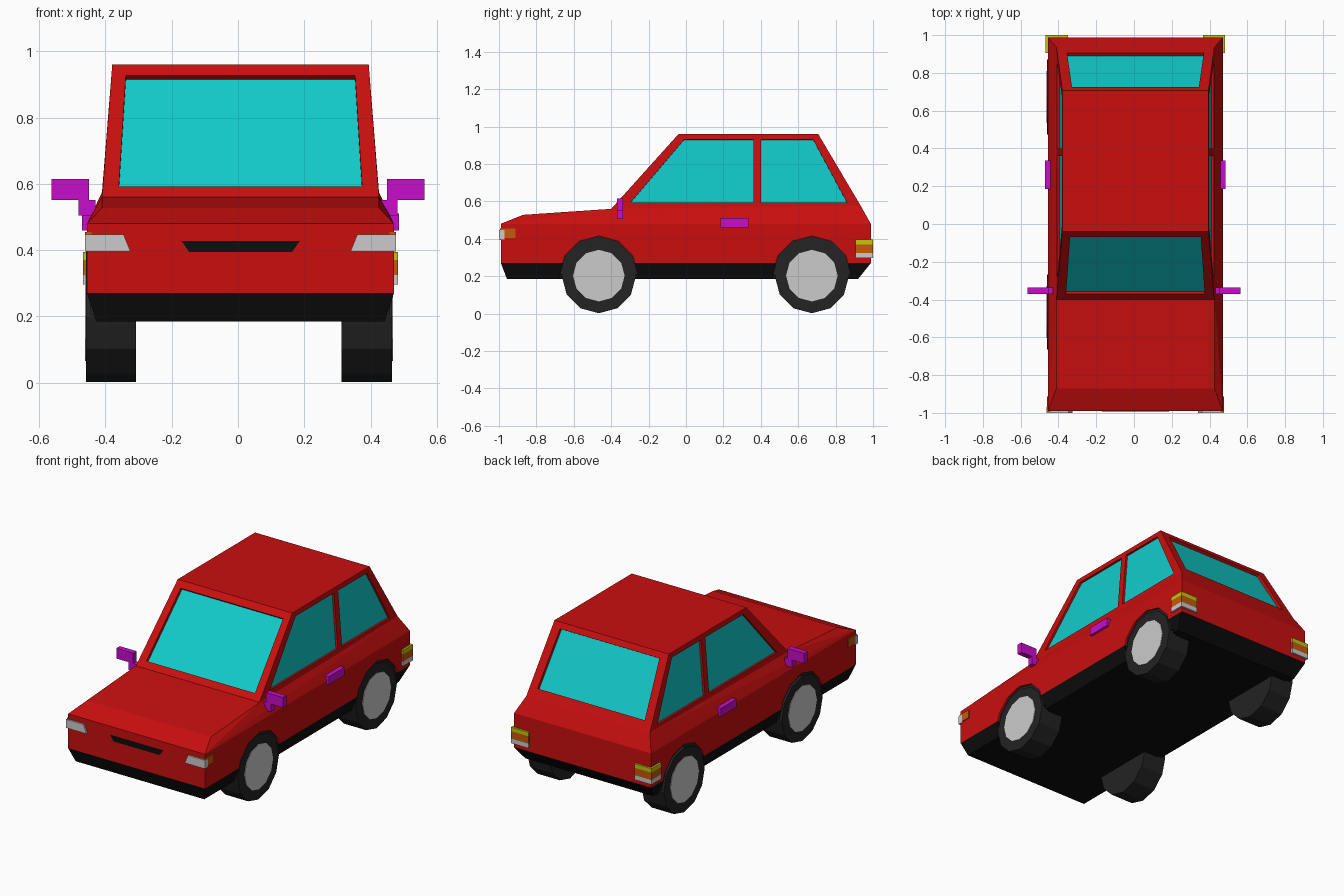
import bpy, bmesh, math
from mathutils import Vector, Matrix

if "Cube" in bpy.data.objects:
    bpy.data.objects.remove(bpy.data.objects["Cube"])

CX = 0.0075  # body centreline


def mat(name, *rgb):
    m = bpy.data.materials.new(name)
    m.diffuse_color = (*rgb, 1)
    m.use_nodes = True
    m.node_tree.nodes["Principled BSDF"].inputs["Base Color"].default_value = m.diffuse_color
    return m


RED = mat("red_paint", 0.59, 0.0046, 0.0046)
BLACK = mat("black_trim", 0.004, 0.004, 0.004)
RUBBER = mat("rubber", 0.017, 0.017, 0.017)
GLASS = mat("cyan_glass", 0.006, 0.6, 0.6)
PURPLE = mat("magenta", 0.58, 0.004, 0.6)
ORANGE = mat("orange_lens", 0.55, 0.1, 0.004)
YELLOW = mat("yellow_lens", 0.55, 0.55, 0.004)


def finish(name, bm, material=None):
    bmesh.ops.recalc_face_normals(bm, faces=bm.faces[:])
    me = bpy.data.meshes.new(name)
    bm.to_mesh(me)
    bm.free()
    ob = bpy.data.objects.new(name, me)
    bpy.context.collection.objects.link(ob)
    if material:
        me.materials.append(material)
    return ob


def hull(name, pts, material=None):
    bm = bmesh.new()
    vs = [bm.verts.new(p) for p in pts]
    bmesh.ops.convex_hull(bm, input=vs)
    bmesh.ops.dissolve_limit(bm, angle_limit=0.01, verts=bm.verts[:], edges=bm.edges[:])
    return finish(name, bm, material)


def box(name, x, y, z, material=None):
    return hull(name, [(a, b, c) for a in x for b in y for c in z], material)


def prism(name, poly, y0, y1, material=None):
    """Extrude an (x, z) outline along y."""
    bm = bmesh.new()
    f = bm.faces.new([bm.verts.new((x, y0, z)) for x, z in poly])
    g = bmesh.ops.extrude_face_region(bm, geom=[f])["geom"]
    bmesh.ops.translate(bm, vec=(0, y1 - y0, 0),
                        verts=[v for v in g if isinstance(v, bmesh.types.BMVert)])
    return finish(name, bm, material)


def cyl(name, x0, x1, y, z, r, material=None, n=12):
    bm = bmesh.new()
    m = Matrix.Translation(((x0 + x1) / 2, y, z)) @ Matrix.Rotation(math.pi / 2, 4, 'Y')
    bmesh.ops.create_cone(bm, cap_ends=True, segments=n, radius1=r, radius2=r,
                          depth=abs(x1 - x0), matrix=m)
    return finish(name, bm, material)


def cut(ob, cutters):
    for c in cutters:
        c.hide_render = True
        m = ob.modifiers.new("cut", 'BOOLEAN')
        m.operation, m.solver, m.object = 'DIFFERENCE', 'EXACT', c
    bpy.context.view_layer.update()
    me = bpy.data.meshes.new_from_object(
        ob.evaluated_get(bpy.context.evaluated_depsgraph_get()))
    ob.modifiers.clear()
    ob.data = me


def both(rows):
    """(half width, y, z) -> points on both sides of the body."""
    return [(CX + s * w, y, z) for w, y, z in rows for s in (-1, 1)]


# Body shell: lower body, black sill, cabin
shoulder = [(0.418, -0.40, 0.56), (0.418, 0.935, 0.575)]
lower = hull("lower_body", both([
    (0.463, -0.99, 0.27), (0.463, 0.988, 0.27),
    (0.463, -0.99, 0.48), (0.463, 0.988, 0.48),
    (0.418, -0.87, 0.528)] + shoulder), RED)
sill = hull("lower_trim", both([
    (0.463, -0.99, 0.27), (0.463, 0.988, 0.27),
    (0.435, -0.957, 0.185), (0.435, 0.92, 0.185)]), BLACK)
cabin = hull("cabin", both(shoulder + [
    (0.387, -0.04, 0.96), (0.387, 0.707, 0.96)]), RED)

# Windows: recess in the cabin plus a glass pane
recesses = []


def window(name, pts, outward, d=0.02):
    pts = [Vector(p) for p in pts]
    n = (pts[1] - pts[0]).cross(pts[2] - pts[0]).normalized()
    if n.dot(Vector(outward)) < 0:
        n = -n
    recesses.append(hull(name + "_cutter", [p + n * k for p in pts for k in (-d, 0.06)]))
    bm = bmesh.new()
    f = bm.faces.new([bm.verts.new(p - n * (d - 0.002)) for p in pts])
    f.normal_update()
    if f.normal.dot(n) < 0:
        f.normal_flip()
    me = bpy.data.meshes.new(name)
    bm.to_mesh(me)
    bm.free()
    me.materials.append(GLASS)
    bpy.context.collection.objects.link(bpy.data.objects.new(name, me))


def side_x(z):
    return 0.418 - 0.031 * (z - 0.56) / 0.40


def end_pane(w0, z0, w1, z1, y_at):
    return [(CX + w, y_at(z), z) for w, z in ((-w0, z0), (w0, z0), (w1, z1), (-w1, z1))]


window("windscreen", end_pane(0.367, 0.592, 0.346, 0.927,
       lambda z: -0.40 + 0.36 * (z - 0.56) / 0.40), (0, -1, 1))
window("rear_window", end_pane(0.362, 0.625, 0.336, 0.928,
       lambda z: 0.935 - 0.228 * (z - 0.575) / 0.385), (0, 1, 1))
for s, side in ((-1, "left"), (1, "right")):
    for nm, prof in (("front", [(-0.295, 0.595), (0.36, 0.595), (0.36, 0.93), (-0.01, 0.93)]),
                     ("rear", [(0.40, 0.595), (0.86, 0.595), (0.68, 0.93), (0.40, 0.93)])):
        window(f"{side}_{nm}_side_window",
               [(CX + s * side_x(z), y, z) for y, z in prof], (s, 0, 0), 0.015)
cut(cabin, recesses)

# Wheels, wheel arches and their dark linings
arches = []
for s, side in ((-1, "left"), (1, "right")):
    for nm, y in (("front", -0.466), ("rear", 0.673)):
        arches.append(cyl("arch_cutter", CX + s * 0.41, CX + s * 0.6, y, 0.205, 0.21))
        arc = [math.pi * k / 6 for k in range(7)]
        hull(f"{side}_{nm}_arch_lining",
             [(CX + s * w, y + 0.209 * math.cos(a), 0.205 + 0.209 * math.sin(a))
              for w in (0.405, 0.452) for a in arc], RUBBER)
        cx = 0.0025
        cyl(f"{side}_{nm}_tyre", cx + s * 0.31, cx + s * 0.462, y, 0.2, 0.198, RUBBER)
        cyl(f"{side}_{nm}_hub", cx + s * 0.42, cx + s * 0.465, y, 0.203, 0.138)
cut(lower, arches)
cut(sill, arches)
for c in recesses + arches:
    bpy.data.objects.remove(c)

# Front grille slot
prism("grille", [(-0.17, 0.427), (0.186, 0.427), (0.163, 0.394), (-0.147, 0.394)],
      -0.992, -0.97, BLACK)

for s, side in ((-1, "left"), (1, "right")):
    def X(*ws):
        return [CX + s * w for w in ws]

    # Headlight and side marker
    prism(f"{side}_headlight", list(zip(X(0.47, 0.353, 0.332, 0.47),
          (0.448, 0.448, 0.396, 0.396))), -1.0, -0.97)
    box(f"{side}_marker", X(0.45, 0.469), (-0.994, -0.912), (0.403, 0.455), ORANGE)
    # Tail light in three bands wrapping the corner
    for nm, z0, z1, m in (("reverse", 0.297, 0.325, None), ("brake", 0.325, 0.37, ORANGE),
                          ("top", 0.37, 0.395, YELLOW)):
        box(f"{side}_{nm}_light", X(0.358, 0.475), (0.905, 1.0), (z0, z1), m)
    # Door handle and mirror
    box(f"{side}_door_handle", X(0.45, 0.478), (0.185, 0.335), (0.46, 0.51), PURPLE)
    prism(f"{side}_mirror", [(s * x, z) for x, z in (
        (0.45, 0.615), (0.563, 0.615), (0.563, 0.552), (0.482, 0.552),
        (0.482, 0.505), (0.43, 0.505), (0.43, 0.552), (0.45, 0.552))],
        -0.37, -0.337, PURPLE)
